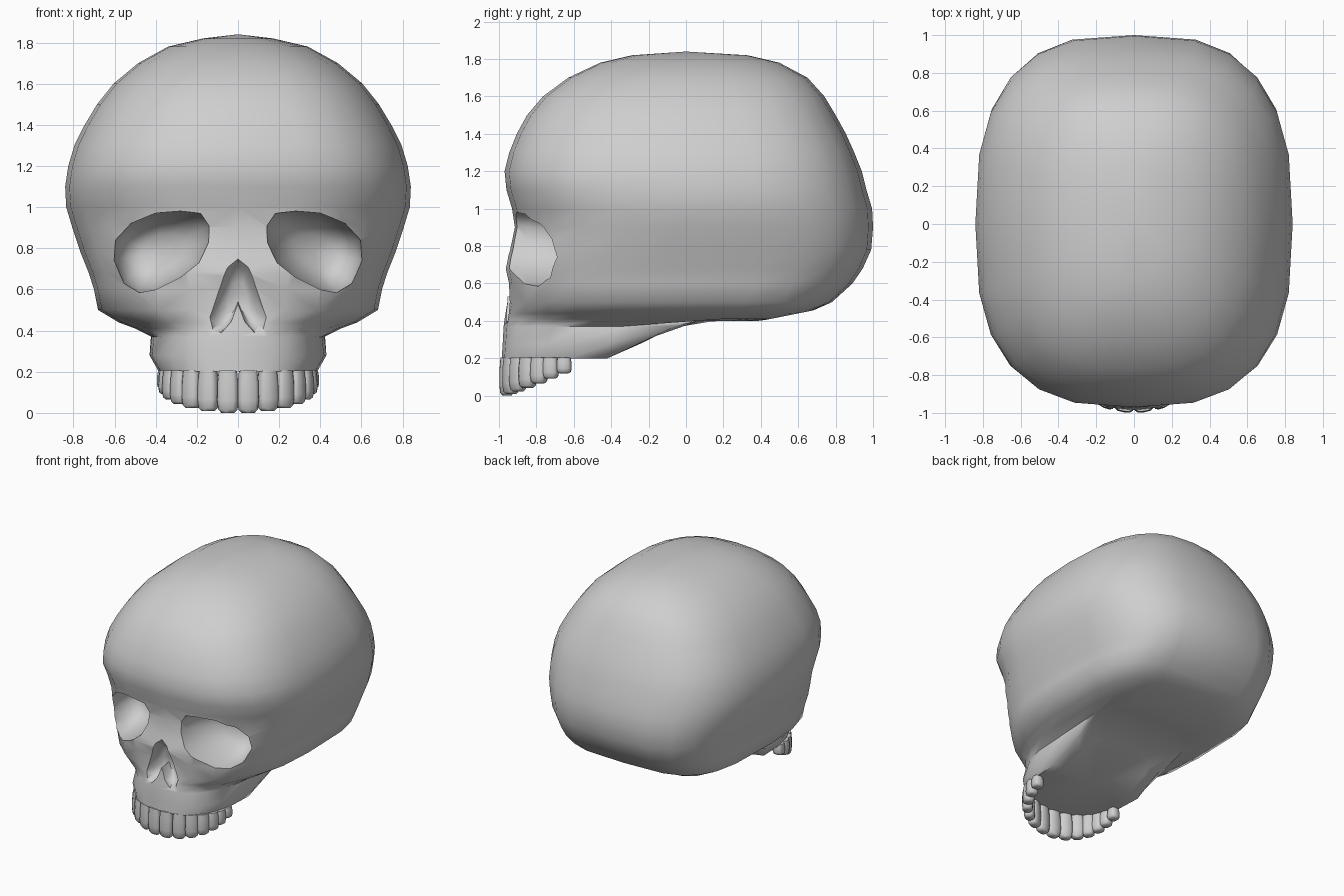
import bpy, bmesh, math
from mathutils import Matrix, Vector

default = bpy.data.objects.get("Cube")
if default:
    bpy.data.objects.remove(default, do_unlink=True)

bone = bpy.data.materials.new("bone_grey")
bone.use_nodes = True
bone_colour = (0.62, 0.62, 0.62, 1)
bone.diffuse_color = bone_colour
bone.node_tree.nodes["Principled BSDF"].inputs["Base Color"].default_value = bone_colour


def loft(name, loops, start_tip=None, end_tip=None):
    """Skin a stack of equal loops, closing each end with a fan or a flat cap."""
    bm = bmesh.new()
    rows = [[bm.verts.new(p) for p in loop] for loop in loops]
    count = len(rows[0])
    for low, high in zip(rows, rows[1:]):
        for i in range(count):
            j = (i + 1) % count
            bm.faces.new((low[i], low[j], high[j], high[i]))
    for row, tip in ((rows[0], start_tip), (rows[-1], end_tip)):
        if tip is None:
            bm.faces.new(row)
        else:
            peak = bm.verts.new(tip)
            for i in range(count):
                bm.faces.new((row[i], row[(i + 1) % count], peak))
    bmesh.ops.recalc_face_normals(bm, faces=bm.faces[:])
    mesh = bpy.data.meshes.new(name)
    bm.to_mesh(mesh)
    bm.free()
    mesh.materials.append(bone)
    obj = bpy.data.objects.new(name, mesh)
    bpy.context.collection.objects.link(obj)
    return obj


def make_active(obj):
    bpy.ops.object.select_all(action='DESELECT')
    obj.select_set(True)
    bpy.context.view_layer.objects.active = obj


def smooth(obj, degrees):
    make_active(obj)
    bpy.ops.object.shade_smooth_by_angle(angle=math.radians(degrees))


def carve(target, cutter):
    """Subtract the cutter from the target, then discard it."""
    cutter.hide_render = True
    make_active(target)
    mod = target.modifiers.new("carve", 'BOOLEAN')
    mod.operation = 'DIFFERENCE'
    mod.solver = 'EXACT'
    mod.object = cutter
    bpy.ops.object.modifier_apply(modifier=mod.name)
    bpy.data.objects.remove(cutter, do_unlink=True)


def signed_power(value, exponent):
    return math.copysign(abs(value) ** exponent, value)


def squircle(z, front, back, middle, half_width, power, back_power, count=24):
    """Horizontal outline, widest at y = middle, rounder for low powers."""
    loop = []
    for i in range(count):
        angle = math.tau * i / count
        ahead = math.cos(angle) > 0
        exponent = 2 / (power if ahead else back_power)
        x = half_width * signed_power(math.sin(angle), exponent)
        y = signed_power(-math.cos(angle), exponent)
        reach = middle - front if ahead else back - middle
        loop.append(Vector((x, middle + y * reach, z)))
    return loop


def underside(y):
    """Height of the skull base: flat jaw, ramp behind it, then a gentle rise."""
    return .2 + .5 * min(max(y + .4, 0), .4) + .2 * max(y - .4, 0)


def skull_section(z, front, back, middle, half_width, power):
    """Section lifted onto the base, with a squarer back low down."""
    loop = squircle(z, front, back, middle, half_width, power,
                    max(power, 4.8 - 2 * z))
    for p in loop:
        p.z = max(z, underside(p.y))
    return loop


# Skull: height, front, back, widest point, half width, squareness
sections = [
    (.2, -.86, -.1, -.42, .3, 2.5),      # palate
    (.185, -.985, .05, -.42, .385, 2.7),  # gum line
    (.28, -.98, .25, -.4, .43, 2.6),
    (.37, -.975, .44, -.35, .42, 2.5),
    (.41, -.97, .58, -.2, .5, 2.3),      # skull base
    (.44, -.965, .68, -.1, .58, 2.35),
    (.5, -.955, .78, -.1, .68, 2.45),    # cheekbones
    (.6, -.955, .89, -.1, .7, 2.5),
    (.68, -.97, .945, -.1, .725, 2.5),
    (.78, -.94, .99, -.08, .765, 2.5),
    (.9, -.915, 1, -.05, .805, 2.5),     # brow
    (1, -.93, .995, 0, .835, 2.6),
    (1.1, -.96, .965, 0, .84, 2.8),
    (1.2, -.97, .94, 0, .825, 2.8),
    (1.3, -.945, .9, 0, .795, 2.8),      # dome
    (1.4, -.905, .855, 0, .745, 2.75),
    (1.5, -.85, .8, 0, .685, 2.7),
    (1.6, -.765, .74, 0, .605, 2.7),
    (1.7, -.63, .65, 0, .485, 2.6),
    (1.78, -.46, .5, 0, .34, 2.4),
    (1.82, -.29, .33, 0, .17, 2.2),
]
skull = loft("skull", [skull_section(*s) for s in sections],
             start_tip=(0, -.5, .22), end_tip=(0, 0, 1.84))

# Eye sockets: bowls whose opening slants back toward the temple
socket_outline = [(.14, .83), (.135, .91), (.18, .97), (.28, .98), (.4, .97),
                  (.52, .92), (.595, .84), (.605, .74), (.555, .63), (.48, .585),
                  (.4, .6), (.28, .66), (.19, .73)]
socket_depths = [(-1.2, 1.03), (-.94, 1), (-.85, .95), (-.77, .84),
                 (-.7, .66), (-.66, .42)]
centre_x, centre_z = .37, .79
for side in (-1, 1):
    loops = []
    for depth, scale in socket_depths:
        loop = []
        for px, pz in socket_outline:
            x = centre_x + (px - centre_x) * scale
            z = centre_z + (pz - centre_z) * scale
            loop.append((side * x, depth + (x - .14) / 2, z))
        loops.append(loop)
    carve(skull, loft("socket_cutter", loops,
                      end_tip=(side * centre_x, -.53, centre_z)))

# Nose opening: pointed top, two lower lobes around a central spine
half_nose = [(0, .755), (.05, .71), (.1, .59), (.145, .46), (.125, .4),
             (.08, .39), (.035, .44), (0, .53)]
nose = half_nose + [(-x, z) for x, z in half_nose[-2:0:-1]]
nose_loops = [[(x * s, y, .55 + (z - .55) * s) for x, z in nose]
              for y, s in ((-1.1, 1), (-.96, 1), (-.9, .8), (-.86, .45))]
carve(skull, loft("nose_cutter", nose_loops))
smooth(skull, 58)

# Upper teeth: rounded pegs around the arch, shorter toward the back
tooth_profile = [(0, .85), (.3, .97), (.7, 1), (.92, .9), (1, .6)]
tooth_angles = [8, 24, 39, 53, 66, 77, 87]
for side, side_name in ((-1, "right"), (1, "left")):
    for i, degrees in enumerate(tooth_angles):
        angle = math.radians(degrees) * side
        top, bottom = .205, .12 * (i / 6) ** 1.5
        half_width = .053 - .002 * i
        arch = math.cos(angle) ** .8
        place = Matrix.Translation((.355 * math.sin(angle), -.62 - .34 * arch, 0))
        place = place @ Matrix.Rotation(angle, 4, 'Z')
        loops = []
        for t, scale in tooth_profile:
            ring = squircle(top + (bottom - top) * t, -.04 * scale, .04 * scale,
                            0, half_width * scale, 3, 3, count=12)
            loops.append([place @ p for p in ring])
        smooth(loft(f"tooth_{side_name}_{i + 1}", loops), 50)
